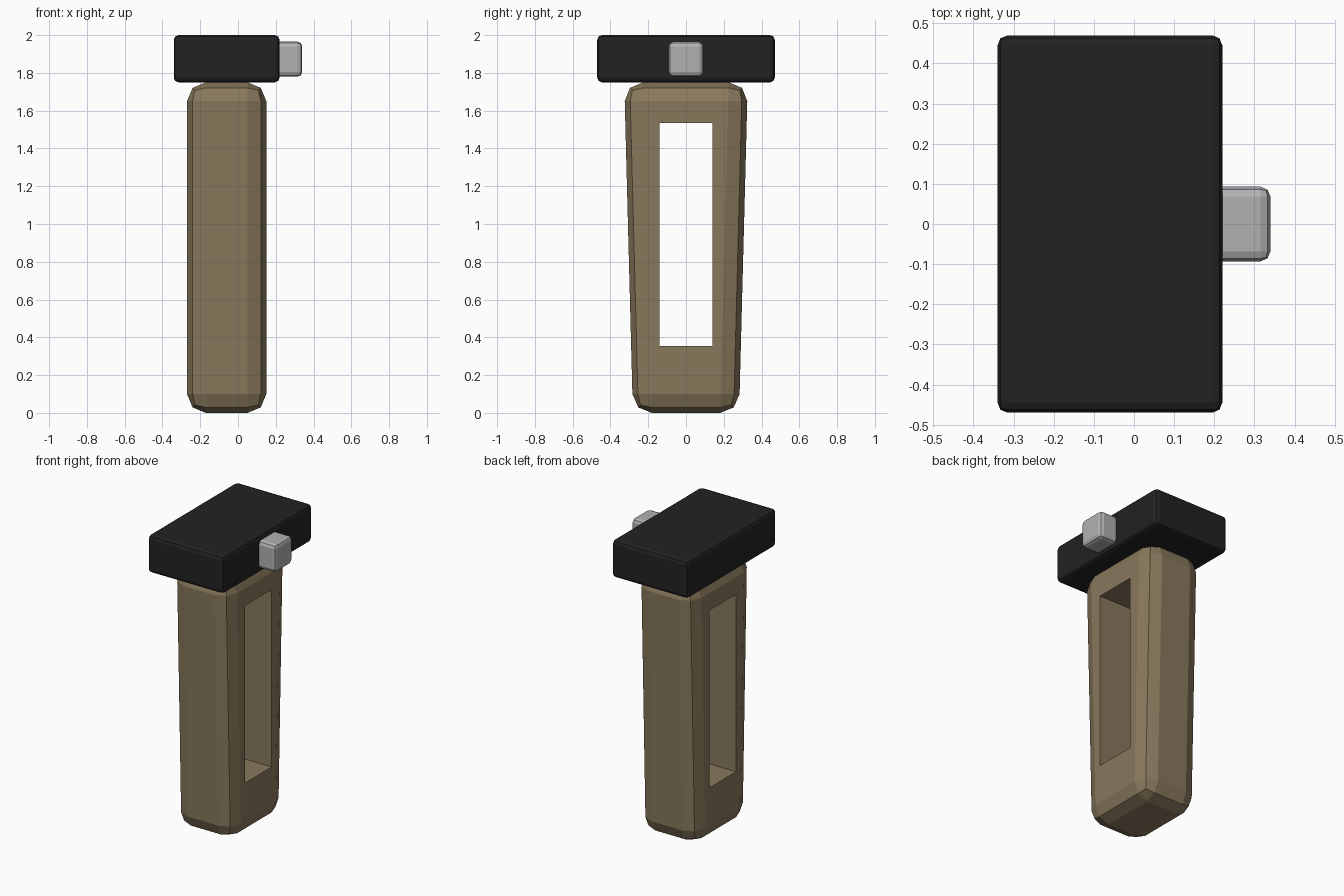
import bpy, bmesh

if "Cube" in bpy.data.objects:
    bpy.data.objects.remove(bpy.data.objects["Cube"])

def material(name, rgb):
    m = bpy.data.materials.new(name)
    m.diffuse_color = (*rgb, 1)
    m.use_nodes = True
    m.node_tree.nodes["Principled BSDF"].inputs["Base Color"].default_value = m.diffuse_color
    return m

TAN = material("tan", (0.25, 0.19, 0.108))
BLACK = material("black", (0.016, 0.016, 0.016))
GREY = material("light grey", (0.44, 0.44, 0.45))

def block(name, lo, hi, mat=None, bevel=0, bottom_scale=1):
    """Box between two corners, bottom optionally narrowed in y, edges rounded."""
    bm = bmesh.new()
    bmesh.ops.create_cube(bm, size=1)
    for v in bm.verts:
        s = bottom_scale if v.co.z < 0 else 1
        for i in range(3):
            v.co[i] = lo[i] + (v.co[i] + 0.5) * (hi[i] - lo[i])
        v.co.y *= s
    if bevel:
        bmesh.ops.bevel(bm, geom=bm.edges[:], offset=bevel, offset_type='OFFSET',
                        segments=2, profile=0.5, affect='EDGES')
    mesh = bpy.data.meshes.new(name)
    bm.to_mesh(mesh)
    bm.free()
    ob = bpy.data.objects.new(name, mesh)
    bpy.context.collection.objects.link(ob)
    if mat:
        mesh.materials.append(mat)
    return ob

# Tapered handle with a long slot through it
handle = block("handle", (-0.27, -0.327, 0), (0.15, 0.327, 1.75), TAN, 0.1, 0.86)
cutter = block("slot_cutter", (-0.6, -0.14, 0.355), (0.6, 0.14, 1.535), TAN)
cutter.hide_render = True
cutter.hide_viewport = True
cut = handle.modifiers.new("slot", 'BOOLEAN')
cut.operation = 'DIFFERENCE'
cut.solver = 'EXACT'
cut.object = cutter

# Flat cap on top and the small button on its right side
block("cap", (-0.34, -0.47, 1.75), (0.22, 0.47, 2.0), BLACK, 0.025)
block("button", (0.155, -0.093, 1.78), (0.34, 0.093, 1.965), GREY, 0.025)
